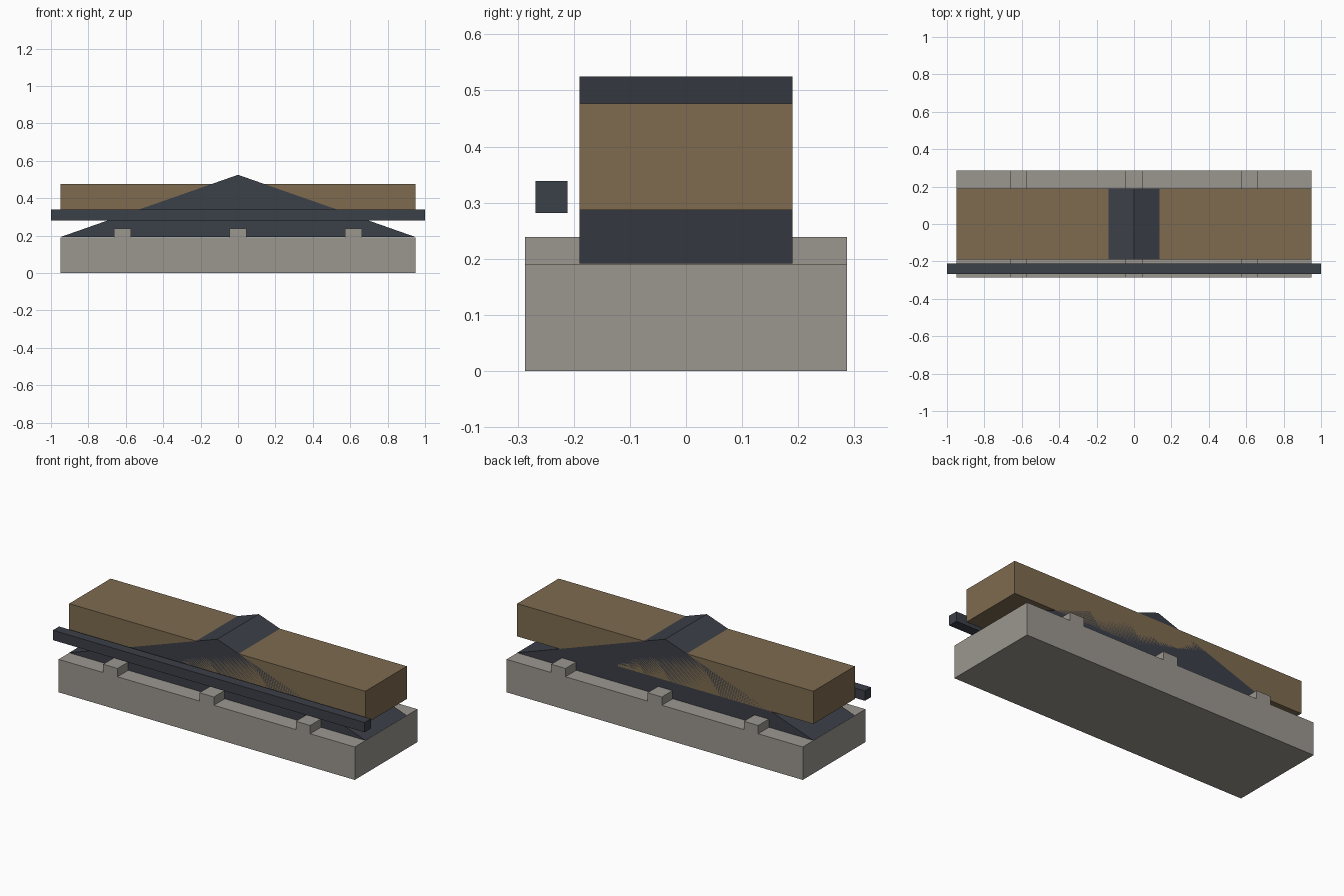
import bpy

if "Cube" in bpy.data.objects:
    bpy.data.objects.remove(bpy.data.objects["Cube"])


def material(name, color):
    mat = bpy.data.materials.new(name)
    mat.diffuse_color = (*color, 1)
    mat.use_nodes = True
    mat.node_tree.nodes["Principled BSDF"].inputs["Base Color"].default_value = mat.diffuse_color
    return mat


def prism(name, profile, y0, y1, mat):
    """Extrude a closed x-z profile (counter-clockwise from the front) along y."""
    n = len(profile)
    verts = [(x, y, z) for y in (y0, y1) for x, z in profile]
    faces = [tuple(range(n)), tuple(reversed(range(n, 2 * n)))]
    faces += [(i, i + n, (i + 1) % n + n, (i + 1) % n) for i in range(n)]
    mesh = bpy.data.meshes.new(name)
    mesh.from_pydata(verts, [], faces)
    mesh.materials.append(mat)
    obj = bpy.data.objects.new(name, mesh)
    bpy.context.collection.objects.link(obj)
    return obj


def rect(half_x, z0, z1):
    return [(-half_x, z0), (half_x, z0), (half_x, z1), (-half_x, z1)]


stone = material("stone", (0.33, 0.31, 0.28))
wood = material("wood", (0.21, 0.147, 0.08))
slate = material("slate", (0.044, 0.05, 0.065))

# Stone base with three raised ribs across it
base = [(-0.95, 0), (0.95, 0), (0.95, 0.191)]
for x in (0.618, 0, -0.618):
    r, l = x + 0.046, x - 0.046
    base += [(r, 0.191), (r, 0.239), (l, 0.239), (l, 0.191)]
base.append((-0.95, 0.191))
prism("stone_base", base, -0.287, 0.287, stone)

# Dark gable wedge whose ridge pokes through the beam
prism("gable_wedge", [(-0.95, 0.192), (0.95, 0.192), (0, 0.525)], -0.19, 0.19, slate)

# Wooden beam
prism("wooden_beam", rect(0.95, 0.287, 0.477), -0.19, 0.19, wood)

# Front rail
prism("front_rail", rect(1.0, 0.282, 0.339), -0.268, -0.211, slate)
